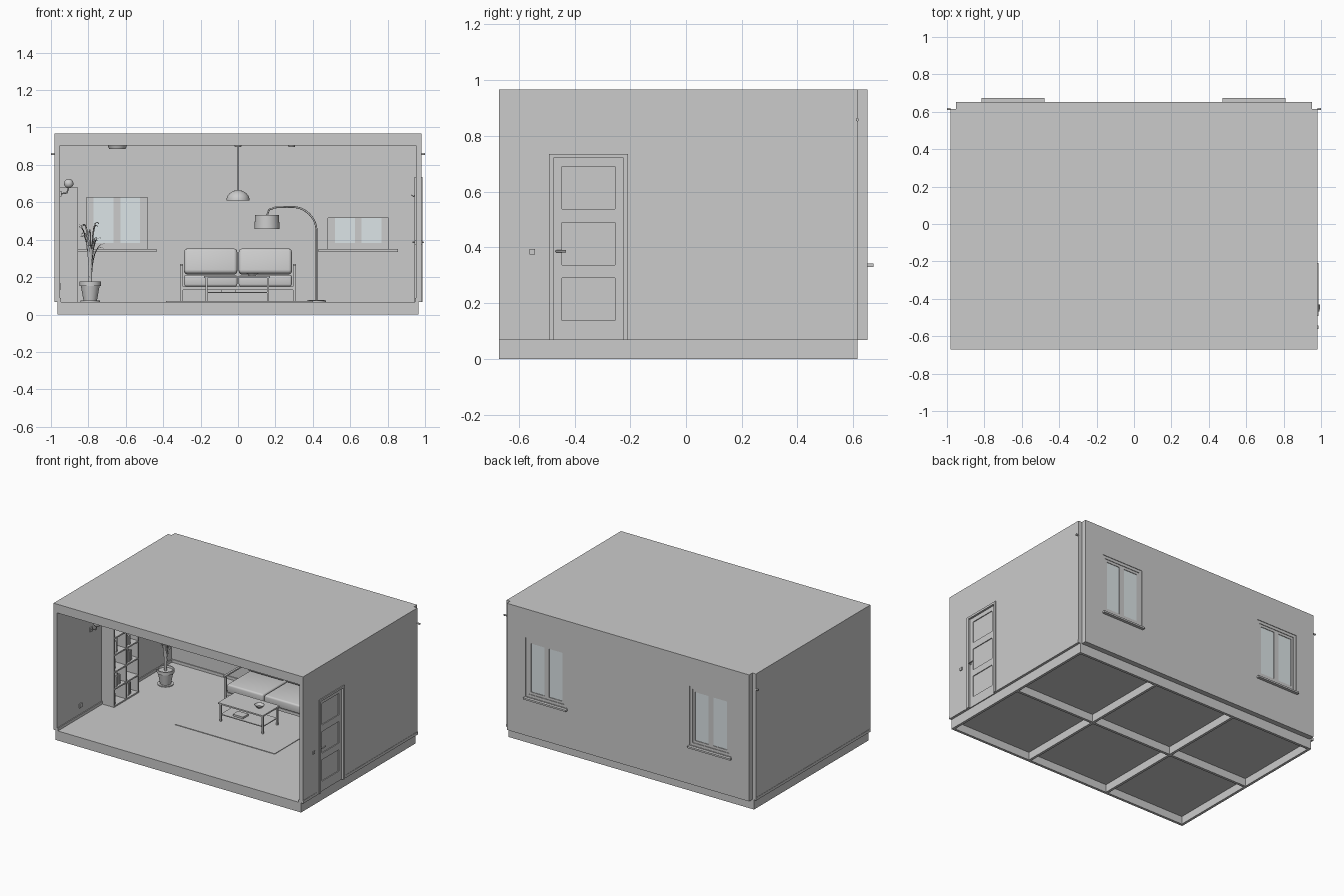
import bpy, bmesh, math, random
from mathutils import Vector, Matrix

random.seed(4)
if "Cube" in bpy.data.objects:
    bpy.data.objects.remove(bpy.data.objects["Cube"], do_unlink=True)


def material(name, color):
    mat = bpy.data.materials.new(name)
    mat.use_nodes = True
    mat.diffuse_color = color
    mat.node_tree.nodes["Principled BSDF"].inputs["Base Color"].default_value = color
    return mat


GREY = material("plain grey", (0.6, 0.6, 0.6, 1))
GLASS = material("pale glass", (0.79, 0.86, 0.88, 1))


def finish(name, bm, mat=GREY, smooth=False):
    mesh = bpy.data.meshes.new(name)
    bm.to_mesh(mesh)
    bm.free()
    obj = bpy.data.objects.new(name, mesh)
    bpy.context.collection.objects.link(obj)
    mesh.materials.append(mat)
    if smooth:
        bpy.ops.object.select_all(action='DESELECT')
        bpy.context.view_layer.objects.active = obj
        obj.select_set(True)
        bpy.ops.object.shade_smooth_by_angle(angle=math.radians(40))
    return obj


def boxes(name, spans, mat=GREY, bevel=0):
    """One object made of boxes, each (x0, x1, y0, y1, z0, z1)."""
    bm = bmesh.new()
    for x0, x1, y0, y1, z0, z1 in spans:
        place = Matrix.Translation(((x0 + x1) / 2, (y0 + y1) / 2, (z0 + z1) / 2))
        size = Matrix.Diagonal((x1 - x0, y1 - y0, z1 - z0, 1))
        bmesh.ops.create_cube(bm, size=1, matrix=place @ size)
    if bevel:
        bmesh.ops.bevel(bm, geom=bm.edges[:], offset=bevel, segments=3,
                        profile=0.5, affect='EDGES')
    return finish(name, bm, mat, bevel > 0)


def lathe(name, center, profile, steps=32):
    """Spin (radius, height) points around a vertical axis."""
    bm = bmesh.new()
    verts = [bm.verts.new((r, 0, z)) for r, z in profile]
    edges = [bm.edges.new(pair) for pair in zip(verts, verts[1:])]
    bmesh.ops.spin(bm, geom=verts + edges, axis=(0, 0, 1), cent=(0, 0, 0),
                   angle=math.tau, steps=steps)
    bmesh.ops.remove_doubles(bm, verts=bm.verts[:], dist=0.0001)
    bmesh.ops.recalc_face_normals(bm, faces=bm.faces[:])
    bmesh.ops.translate(bm, verts=bm.verts[:], vec=center)
    return finish(name, bm, smooth=True)


def tube(name, points, radius):
    """Round rod along a path."""
    curve = bpy.data.curves.new(name, 'CURVE')
    curve.dimensions = '3D'
    curve.bevel_depth = radius
    curve.bevel_resolution = 2
    curve.use_fill_caps = True
    spline = curve.splines.new('POLY')
    spline.points.add(len(points) - 1)
    for p, co in zip(spline.points, points):
        p.co = (*co, 1)
    curve.materials.append(GREY)
    obj = bpy.data.objects.new(name, curve)
    bpy.context.collection.objects.link(obj)


def ball(name, center, radius):
    bm = bmesh.new()
    bmesh.ops.create_uvsphere(bm, u_segments=24, v_segments=12, radius=radius,
                              matrix=Matrix.Translation(center))
    finish(name, bm, smooth=True)


# Room shell
FRONT, BACK, OUT, IN = -0.67, 0.615, 0.98, 0.952
FLOOR, CEIL, TOP = 0.068, 0.905, 0.967
WINDOWS = [(-0.81, -0.485, 0.625), (0.48, 0.805, 0.515)]
SILL, HEAD = 0.345, 0.765
DOOR0, DOOR1, DOOR_TOP = -0.475, -0.225, 0.72
boxes("floor", [(-0.965, 0.965, FRONT, BACK, 0.055, FLOOR)])
boxes("roof", [(-IN, IN, FRONT, BACK, CEIL, TOP)])
boxes("left_side_wall", [(-OUT, -IN, FRONT, BACK, FLOOR, TOP)])
boxes("door_wall", [(IN, OUT, FRONT, DOOR0, FLOOR, TOP), (IN, OUT, DOOR1, BACK, FLOOR, TOP),
                    (IN, OUT, DOOR0, DOOR1, DOOR_TOP, TOP)])
piers = [-IN, *WINDOWS[0][:2], *WINDOWS[1][:2], IN]
REAR = 0.652
boxes("back_wall", [(-IN, IN, BACK, REAR, FLOOR, SILL), (-IN, IN, BACK, REAR, HEAD, TOP)]
      + [(a, b, BACK, REAR, SILL, HEAD) for a, b in zip(piers[::2], piers[1::2])])

# Foundation beams, open underneath
EDGE, BEAM = 0.965, 0.018
beams = [(x - BEAM / 2, x + BEAM / 2, FRONT, BACK, 0, 0.056)
         for x in (-EDGE + BEAM / 2, -EDGE / 3, EDGE / 3, EDGE - BEAM / 2)]
beams += [(-EDGE, EDGE, y - BEAM / 2, y + BEAM / 2, 0, 0.056)
          for y in (FRONT + BEAM / 2, (FRONT + BACK) / 2, BACK - BEAM / 2)]
boxes("foundation", beams)

# Baseboards
SKIRT = 0.088
boxes("baseboards", [(-IN, IN, BACK - 0.006, BACK, FLOOR, SKIRT),
                     (-OUT - 0.002, 0.006 - IN, FRONT, BACK, FLOOR, SKIRT),
                     (IN - 0.006, OUT + 0.002, FRONT, -0.515, FLOOR, SKIRT),
                     (IN - 0.006, OUT + 0.002, -0.19, BACK, FLOOR, SKIRT)])

# Windows with frames, glass, blinds and sills
for side, (a, b, blind) in zip(("right", "left"), WINDOWS):
    mid = (a + b) / 2

    def ring(x0, x1, z0, z1, w, y0, y1):
        return [(x0, x0 + w, y0, y1, z0, z1), (x1 - w, x1, y0, y1, z0, z1),
                (x0 + w, x1 - w, y0, y1, z0, z0 + w), (x0 + w, x1 - w, y0, y1, z1 - w, z1)]
    bars = ring(a, b, SILL, HEAD, 0.02, 0.626, 0.648)
    for x0, x1 in ((a + 0.02, mid), (mid, b - 0.02)):
        bars += ring(x0, x1, SILL + 0.02, HEAD - 0.02, 0.018, 0.63, 0.644)
    boxes(side + "_window_frame", bars)
    boxes(side + "_window_glass", [(a + 0.03, mid - 0.01, 0.636, 0.64, SILL + 0.03, HEAD - 0.03),
                                   (mid + 0.01, b - 0.03, 0.636, 0.64, SILL + 0.03, HEAD - 0.03)], GLASS)
    boxes(side + "_blind", [(a, b, 0.617, 0.621, blind, HEAD)])
    boxes(side + "_inner_sill", [(a - 0.05, b + 0.05, 0.575, BACK, 0.335, 0.35)])
    boxes(side + "_outer_sill", [(a - 0.006, b + 0.006, 0.645, 0.673, 0.33, 0.342)])

# Panelled door, casing and handles
boxes("door_casing", [(IN - 0.008, 0.986, -0.492, DOOR0, FLOOR, 0.735),
                      (IN - 0.008, 0.986, DOOR1, -0.208, FLOOR, 0.735),
                      (IN - 0.008, 0.986, DOOR0, DOOR1, DOOR_TOP, 0.735)])
leaf = [(0.96, 0.966, DOOR0, DOOR1, FLOOR, DOOR_TOP)]
leaf += [(0.954, 0.972, y0, y1, FLOOR, DOOR_TOP) for y0, y1 in ((DOOR0, -0.445), (-0.255, DOOR1))]
leaf += [(0.954, 0.972, -0.445, -0.255, z0, z1)
         for z0, z1 in ((FLOOR, 0.138), (0.29, 0.337), (0.49, 0.538), (0.69, DOOR_TOP))]
boxes("door", leaf)
for x0, x1 in ((0.972, 0.99), (0.954, 0.936)):
    tube("door_handle", [(x0, -0.465, 0.386), (x1, -0.465, 0.386), (x1, -0.43, 0.386)], 0.004)
boxes("light_switch", [(OUT, 0.986, -0.562, -0.542, 0.375, 0.395),
                       (0.944, IN, -0.562, -0.542, 0.375, 0.395)])
for s in (-1, 1):
    tube("outer_hook", [(s * OUT, 0.615, 0.858), (s, 0.615, 0.858)], 0.006)
for y in (-0.1, -0.05, 0, 0.05):
    tube("coat_hook", [(IN, y, 0.65), (0.938, y, 0.63), (0.928, y, 0.64)], 0.003)
boxes("coat_rail", [(0.945, IN, -0.13, 0.08, 0.63, 0.66)])
boxes("wall_socket", [(-IN, -0.946, -0.425, -0.395, 0.135, 0.165)])

# Bookshelf against the side wall
X0, X1, Y0, Y1, S_TOP, T = -0.945, -0.855, -0.17, 0.11, 0.68, 0.01
rows = [FLOOR + i * (S_TOP - T - FLOOR) / 5 for i in range(6)]
shelf = [(X0, X1, y - T / 2, y + T / 2, FLOOR, S_TOP)
         for y in (Y0 + T / 2, (Y0 + Y1) / 2, Y1 - T / 2)]
shelf += [(X0, X1, Y0, Y1, z, z + T) for z in rows]
shelf.append((-IN, X0, Y0, Y1, FLOOR, S_TOP))
boxes("bookshelf", shelf)
books = []
for z in rows[:-1]:
    for start in (Y0 + T, (Y0 + Y1) / 2 + T / 2):
        y = start
        for i in range(random.randint(2, 6)):
            w = random.uniform(0.008, 0.017)
            books.append((X0, X1 - random.uniform(0.01, 0.03), y, y + w,
                          z + T, z + T + random.uniform(0.06, 0.095)))
            y += w + 0.001
boxes("books", books)

# Rug and sofa
boxes("rug", [(-0.385, 0.4, -0.16, 0.42, FLOOR, 0.072)])
frame = [(-0.295, 0.295, y0, y0 + 0.015, 0.13, 0.15) for y0 in (0.29, 0.58)]
for s in (-1, 1):
    x0, x1 = sorted((s * 0.295, s * 0.31))
    frame += [(x0, x1, y, y + 0.015, FLOOR, 0.26) for y in (0.285, 0.585)]
    frame += [(x0, x1, 0.275, 0.605, 0.26, 0.27), (x0, x1, 0.3, 0.585, 0.13, 0.15)]
boxes("sofa_frame", frame)
boxes("sofa_seat_base", [(-0.295, 0.295, 0.3, 0.585, 0.138, 0.15)])
for s in (-1, 1):
    x0, x1 = sorted((s * 0.004, s * 0.288))
    boxes("seat_cushion", [(x0, x1, 0.285, 0.57, 0.15, 0.212)], bevel=0.012)
    cushion = boxes("back_cushion", [(x0, x1, -0.06, 0, 0, 0.137)], bevel=0.018)
    cushion.location = (0, 0.565, 0.21)
    cushion.rotation_euler.x = math.radians(-12)

# Coffee table with shelf, book and bowl
legs = [(x, x + 0.012, y, y + 0.012, FLOOR, 0.197) for x in (-0.175, 0.155) for y in (0.042, 0.205)]
boxes("coffee_table", legs + [(-0.182, 0.17, 0.035, 0.225, 0.195, 0.205),
                              (-0.17, 0.16, 0.05, 0.21, 0.115, 0.121)])
boxes("table_book", [(-0.09, -0.01, 0.07, 0.13, 0.121, 0.134)])
lathe("bowl", (0.077, 0.13, 0.205), [(0, 0), (0.018, 0), (0.034, 0.018), (0.031, 0.018), (0.016, 0.004), (0, 0.004)])

# Arc floor lamp
LY = 0.45
lathe("floor_lamp_base", (0.42, LY, FLOOR), [(0, 0), (0.05, 0), (0.05, 0.008), (0, 0.01)])
arc = [(0.29 + 0.13 * math.cos(t), LY, 0.445 + 0.13 * math.sin(t))
       for t in (math.pi / 2 * i / 12 for i in range(13))]
tube("floor_lamp_pole", [(0.42, LY, FLOOR)] + arc +
     [(0.2, LY, 0.573), (0.165, LY, 0.56), (0.155, LY, 0.53)], 0.005)
lathe("floor_lamp_shade", (0.155, LY, 0.458), [(0, 0.06), (0.062, 0.06), (0.065, 0), (0.067, 0), (0.064, 0.075), (0, 0.075)])

# Pendant, ceiling and wall lights
dome = [(0.062 * math.cos(t), 0.055 * math.sin(t)) for t in (math.pi / 2 * i / 8 for i in range(9))]
lathe("pendant_shade", (0, 0.13, 0.61), [(0, 0.01), (0.058, 0.005)] + dome)
tube("pendant_cord", [(0, 0.13, 0.66), (0, 0.13, CEIL)], 0.0015)
for x, r, h in ((0, 0.02, 0.008), (0.287, 0.02, 0.008), (-0.645, 0.052, 0.02)):
    lathe("ceiling_fitting", (x, 0.13, CEIL), [(0, 0), (r, 0), (r * 0.85, -h), (0, -h)])
ball("wall_lamp_globe", (-0.905, -0.29, 0.7), 0.025)
tube("wall_lamp_arm", [(-IN, -0.29, 0.645), (-0.915, -0.29, 0.65), (-0.905, -0.29, 0.68)], 0.004)
boxes("wall_lamp_plate", [(-IN, -0.945, -0.305, -0.275, 0.63, 0.66)])

# Potted plant
PLANT = Vector((-0.79, 0.315, FLOOR))
lathe("plant_pot", PLANT, [(0, 0.004), (0.052, 0), (0.052, 0.006), (0.036, 0.006), (0.05, 0.085),
                           (0.057, 0.085), (0.057, 0.108), (0.05, 0.108), (0.048, 0.095), (0, 0.095)])
bm = bmesh.new()
for i in range(22):
    turn = Matrix.Rotation(i * 2.4, 4, 'Z')
    reach, tall = random.uniform(0.03, 0.1), random.uniform(0.17, 0.3)
    last = None
    for k in range(9):
        t = k / 8
        width = 0.002 + 0.006 * math.sin(math.pi * t) * t
        height = 0.095 + tall * math.sin(t * 1.9) * (1 + 0.15 * t)
        pair = [bm.verts.new(PLANT + turn @ Vector((0.008 + reach * t ** 2.2, s * width, height)))
                for s in (-1, 1)]
        if last:
            bm.faces.new((last[0], last[1], pair[1], pair[0]))
        last = pair
finish("plant_leaves", bm)
